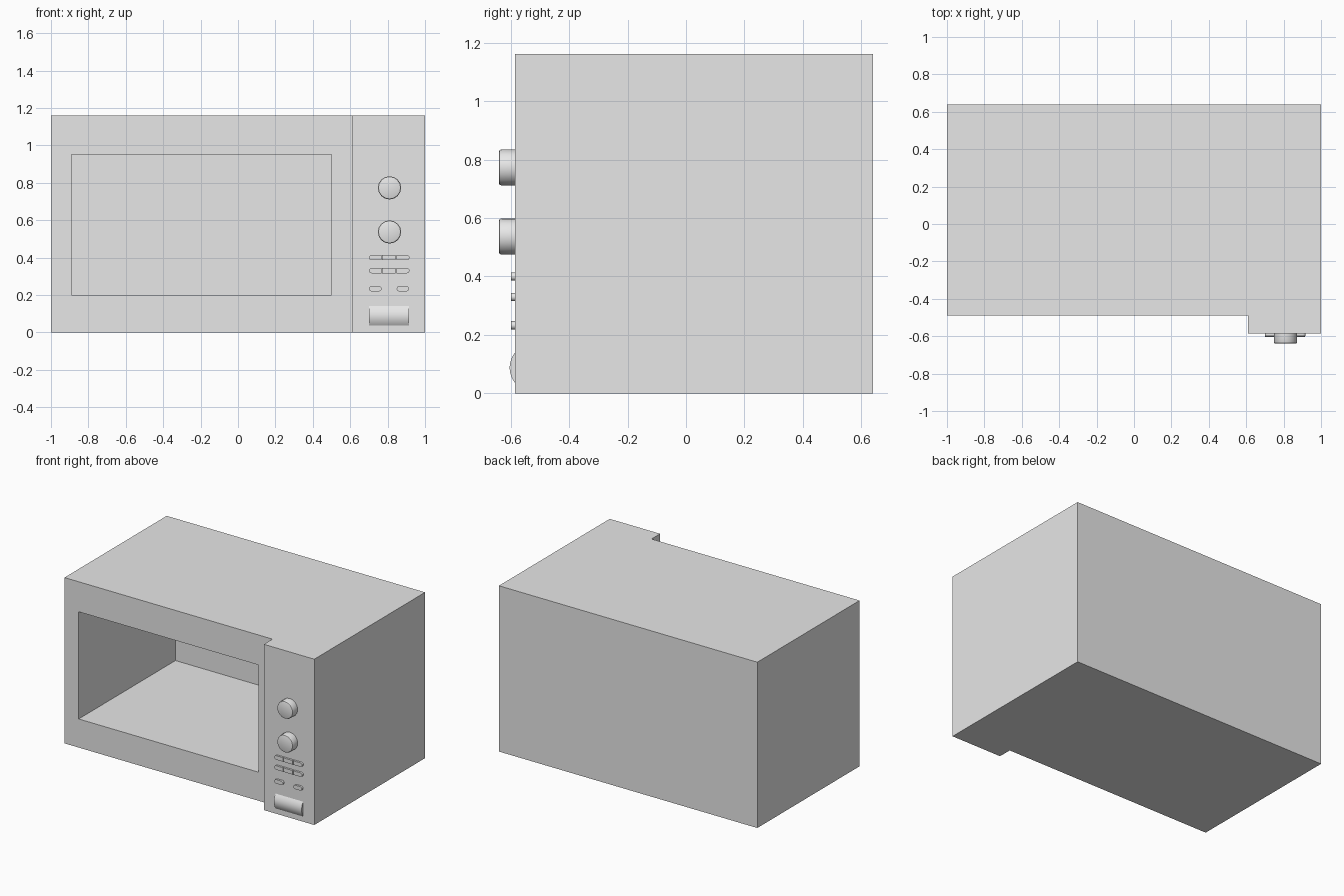
import bpy, bmesh, math
from mathutils import Matrix, Vector

cube = bpy.data.objects.get("Cube")
if cube:
    bpy.data.objects.remove(cube, do_unlink=True)

grey = bpy.data.materials.new("light grey")
grey.use_nodes = True
grey.diffuse_color = (0.8, 0.8, 0.8, 1)
grey.node_tree.nodes["Principled BSDF"].inputs["Base Color"].default_value = (0.8, 0.8, 0.8, 1)

HEIGHT, BACK, DOOR_Y, PANEL_Y, PANEL_X = 1.16, 0.64, -0.49, -0.585, 0.61


def finish(name, bm, smooth=False):
    bmesh.ops.recalc_face_normals(bm, faces=bm.faces)
    mesh = bpy.data.meshes.new(name)
    bm.to_mesh(mesh)
    bm.free()
    mesh.materials.append(grey)
    obj = bpy.data.objects.new(name, mesh)
    bpy.context.collection.objects.link(obj)
    if smooth:
        bpy.ops.object.select_all(action="DESELECT")
        obj.select_set(True)
        bpy.context.view_layer.objects.active = obj
        bpy.ops.object.shade_smooth_by_angle(angle=math.radians(35))
    return obj


def prism(name, points, offset, smooth=False):
    """Extrude a closed outline along the offset vector."""
    bm = bmesh.new()
    face = bm.faces.new([bm.verts.new(p) for p in points])
    new = bmesh.ops.extrude_face_region(bm, geom=[face], use_keep_orig=True)["geom"]
    moved = [v for v in new if isinstance(v, bmesh.types.BMVert)]
    bmesh.ops.translate(bm, verts=moved, vec=Vector(offset))
    return finish(name, bm, smooth)


# Housing: stepped plan extruded upward, with a recessed cooking cavity
bm = bmesh.new()
plan = [(-1, DOOR_Y), (PANEL_X, DOOR_Y), (PANEL_X, PANEL_Y), (1, PANEL_Y), (1, BACK), (-1, BACK)]
low = [bm.verts.new((x, y, 0)) for x, y in plan]
high = [bm.verts.new((x, y, HEIGHT)) for x, y in plan]
bm.faces.new(low)
bm.faces.new(high)
for i in range(1, len(plan)):
    j = (i + 1) % len(plan)
    bm.faces.new((low[i], low[j], high[j], high[i]))

opening = [(-0.89, 0.20), (0.50, 0.20), (0.50, 0.95), (-0.89, 0.95)]
frame = [low[0], low[1], high[1], high[0]]
rim = [bm.verts.new((x, DOOR_Y, z)) for x, z in opening]
deep = [bm.verts.new((x, 0.58, z)) for x, z in opening]
for i in range(4):
    j = (i + 1) % 4
    bm.faces.new((frame[i], frame[j], rim[j], rim[i]))
    bm.faces.new((rim[i], rim[j], deep[j], deep[i]))
bm.faces.new(deep)
finish("housing", bm)

# Control knobs: short cylinders with a softened front edge
for name, z in (("upper_knob", 0.773), ("lower_knob", 0.537)):
    bm = bmesh.new()
    place = Matrix.Translation((0.81, PANEL_Y - 0.0275, z)) @ Matrix.Rotation(math.pi / 2, 4, "X")
    bmesh.ops.create_cone(bm, cap_ends=True, segments=16, radius1=0.062, radius2=0.062,
                          depth=0.055, matrix=place)
    front = min(bm.faces, key=lambda f: f.calc_center_median().y)
    bmesh.ops.bevel(bm, geom=list(front.edges), offset=0.009, segments=2,
                    profile=0.5, affect="EDGES")
    finish(name, bm, True)


# Buttons: flat pads with optional rounded ends
def button(name, x0, x1, z, round_left, round_right):
    r = 0.014
    points = []
    for x, side, rounded in ((x1, 1, round_right), (x0, -1, round_left)):
        if rounded:
            for k in range(7):
                a = -math.pi / 2 + math.pi * k / 6
                points.append((x + side * r * (math.cos(a) - 1), PANEL_Y, z + side * r * math.sin(a)))
        else:
            points += [(x, PANEL_Y, z - side * r), (x, PANEL_Y, z + side * r)]
    prism(name, points, (0, -0.014, 0), True)


for row, z in (("upper", 0.40), ("middle", 0.33)):
    button(row + "_left_button", 0.70, 0.766, z, True, False)
    button(row + "_centre_button", 0.77, 0.843, z, False, False)
    button(row + "_right_button", 0.848, 0.917, z, False, True)
button("lower_left_button", 0.70, 0.768, 0.233, True, True)
button("lower_right_button", 0.848, 0.914, 0.233, True, True)

# Door release: shallow arched bar at the bottom of the panel
arch = []
for k in range(13):
    t = -1 + k / 6
    arch.append((0.70, PANEL_Y - 0.018 * (1 - t * t), 0.088 + 0.052 * t))
prism("door_release_bar", arch, (0.214, 0, 0), True)
